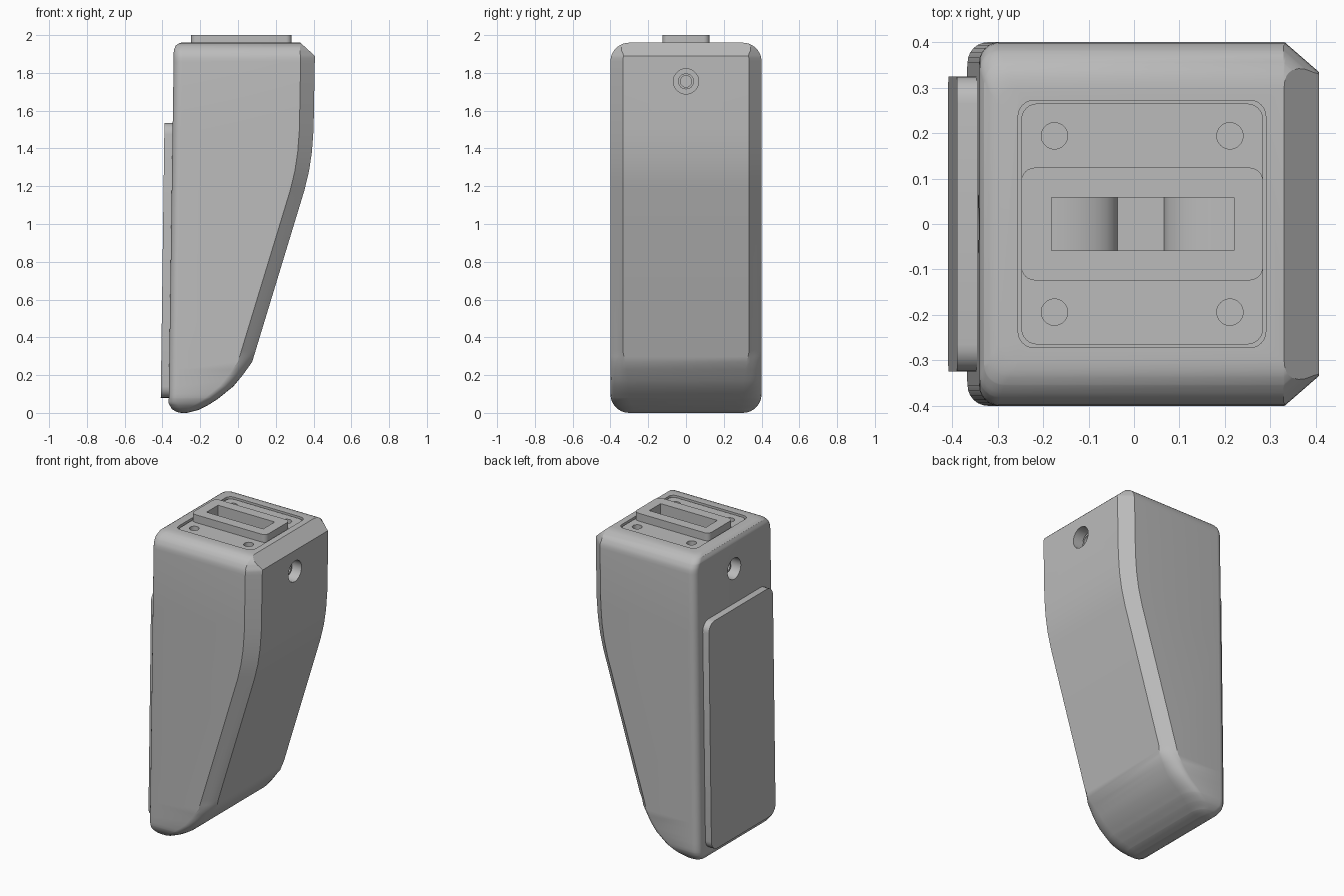
import bpy, bmesh, math
from mathutils import Vector

cube = bpy.data.objects.get("Cube")
if cube:
    bpy.data.objects.remove(cube, do_unlink=True)

grey = bpy.data.materials.new("plain_grey")
grey.use_nodes = True
COLOUR = (0.5, 0.5, 0.5, 1)
grey.diffuse_color = COLOUR
grey.node_tree.nodes["Principled BSDF"].inputs["Base Color"].default_value = COLOUR


def loft(name, loops):
    """Skin a stack of equal-length loops and close both ends."""
    bm = bmesh.new()
    rings = [[bm.verts.new(p) for p in loop] for loop in loops]
    for a, b in zip(rings, rings[1:]):
        for i in range(len(a)):
            j = (i + 1) % len(a)
            bm.faces.new((a[i], a[j], b[j], b[i]))
    bm.faces.new(rings[0])
    bm.faces.new(rings[-1])
    bmesh.ops.recalc_face_normals(bm, faces=bm.faces)
    mesh = bpy.data.meshes.new(name)
    bm.to_mesh(mesh)
    bm.free()
    mesh.materials.append(grey)
    obj = bpy.data.objects.new(name, mesh)
    bpy.context.collection.objects.link(obj)
    return obj


def prism(name, pts, w0, w1, place=lambda u, v, w: (u, v, w)):
    return loft(name, [[place(u, v, w) for u, v in pts] for w in (w0, w1)])


def rounded(u0, u1, v0, v1, r, n=6):
    corners = [(u1 - r, v1 - r), (u0 + r, v1 - r), (u0 + r, v0 + r), (u1 - r, v0 + r)]
    return [(cu + r * math.cos(math.pi / 2 * (k + i / n)),
             cv + r * math.sin(math.pi / 2 * (k + i / n)))
            for k, (cu, cv) in enumerate(corners) for i in range(n + 1)]


def circle(u, v, r, n=32):
    return [(u + r * math.cos(math.tau * i / n), v + r * math.sin(math.tau * i / n))
            for i in range(n)]


def select(obj):
    bpy.ops.object.select_all(action='DESELECT')
    obj.select_set(True)
    bpy.context.view_layer.objects.active = obj


def cut(obj, cutter):
    mod = obj.modifiers.new("cut", 'BOOLEAN')
    mod.operation, mod.solver, mod.object = 'DIFFERENCE', 'EXACT', cutter
    select(obj)
    bpy.ops.object.modifier_apply(modifier=mod.name)


def interp(z, table):
    for (z0, x0), (z1, x1) in zip(table, table[1:]):
        if z <= z1:
            return x0 + (x1 - x0) * (z - z0) / (z1 - z0)
    return table[-1][1]


# Body silhouettes as (height, x)
TOP, R = 1.96, 0.1
right_edge = [(0, -0.27), (0.015, -0.21), (0.04, -0.16), (0.075, -0.105), (0.14, -0.025),
              (0.2, 0.025), (0.27, 0.075), (1.18, 0.352), (1.28, 0.376), (1.38, 0.391),
              (1.5, 0.4), (1.89, 0.407), (TOP, 0.33)]
left_edge = [(0, -0.30), (0.005, -0.325), (0.02, -0.35), (0.05, -0.367), (1.92, -0.34),
             (1.945, -0.33), (1.955, -0.315), (TOP, -0.30)]


def section(z):
    """Rounded on the left, chamfered on the right, blending to round at the foot."""
    xl, xr = interp(z, left_edge), interp(z, right_edge)
    d = max(R - z, z - (TOP - R), 0)
    hy = 0.4 - R + math.sqrt(max(R * R - d * d, 0))
    bulge = min(max((0.33 - z) / 0.15, 0), 1)
    cx = min(0.075, (xr - xl) * 0.45)
    if z > 1.89:
        cx = max(xr - 0.329, 0.001)
    cy = cx * 0.87 + 0.03 * bulge
    r = min(0.045, (xr - xl) * 0.45)
    half = []
    for i in range(7):
        t = i / 6
        a = t * math.pi / 2
        dx = (1 - bulge) * t + bulge * (1 - math.cos(a))
        dy = (1 - bulge) * (1 - t) + bulge * (1 - math.sin(a))
        half.append((xr - cx * dx, hy - cy * dy))
    for i in range(7):
        a = math.pi / 2 * (1 + i / 6)
        half.append((xl + r + r * math.cos(a), hy - r + r * math.sin(a)))
    return [(x, y, z) for x, y in half] + [(x, -y, z) for x, y in reversed(half)]


curve = [R * (1 - math.cos(math.pi / 2 * i / 8)) for i in range(9)]
levels = set(curve) | {TOP - c for c in curve}
levels |= {z for z, x in right_edge + left_edge}
levels |= {0.17, 0.23, 0.3, 0.33, 1.23, 1.33, 1.44}
levels = sorted(levels)
levels = [z for i, z in enumerate(levels) if i == 0 or z - levels[i - 1] > 1e-4]
body = loft("body", [section(z) for z in levels])
cutters = []

# Pocket in the top
pocket = prism("pocket_cutter", rounded(-0.255, 0.29, -0.272, 0.272, 0.035), 1.8, 2.1)
cut(body, pocket)
cutters.append(pocket)


# Screw recess on both end faces, each with a small collar
def along_x(u, v, w):
    return (w, u, v)


parts = [body]
for side, face, name in ((1, 0.404, "front"), (-1, -0.342, "rear")):
    bore = prism("bore_cutter", circle(0, 1.755, 0.067), face - side * 0.07,
                 face + side * 0.1, along_x)
    cut(body, bore)
    collar = prism(name + "_collar", circle(0, 1.755, 0.042), face - side * 0.09,
                   face - side * 0.05, along_x)
    hole = prism("hole_cutter", circle(0, 1.755, 0.03), face - side * 0.08,
                 face + side * 0.1, along_x)
    cut(collar, hole)
    cutters += [bore, hole]
    parts.append(collar)

# Top plate and its raised block
plate = prism("top_plate", rounded(-0.248, 0.284, -0.265, 0.265, 0.035), 1.79, 1.95)
block = prism("raised_block", rounded(-0.248, 0.284, -0.124, 0.124, 0.03), 1.95, 2.0)
parts += [plate, block]
for x in (-0.175, 0.211):
    for y in (-0.194, 0.194):
        hole = prism("screw_cutter", circle(x, y, 0.029), 1.91, 2.1)
        cut(plate, hole)
        cutters.append(hole)

# Slot with a curved ramp at each end
ramp = [(math.sin(math.pi / 2 * i / 8), math.cos(math.pi / 2 * i / 8)) for i in range(9)]
slot_profile = [(-0.182, 2.1)] + [(-0.182 + 0.146 * s, 1.85 + 0.08 * c) for s, c in ramp]
slot_profile += [(0.22 - 0.154 * s, 1.85 + 0.08 * c) for s, c in reversed(ramp)] + [(0.22, 2.1)]
slot = prism("slot_cutter", slot_profile, -0.058, 0.058, lambda u, v, w: (u, w, v))
cut(plate, slot)
cut(block, slot)
cutters.append(slot)

# Leaning pad on the rear face
parts.append(prism("rear_pad", rounded(-0.325, 0.325, 0.08, 1.535, 0.06), -0.409, -0.35,
                   lambda u, v, w: (w + 0.0135 * (v - 0.08), u, v)))

for cutter in cutters:
    bpy.data.objects.remove(cutter, do_unlink=True)
for obj in parts:
    select(obj)
    bpy.ops.object.shade_smooth_by_angle(angle=math.radians(28))
